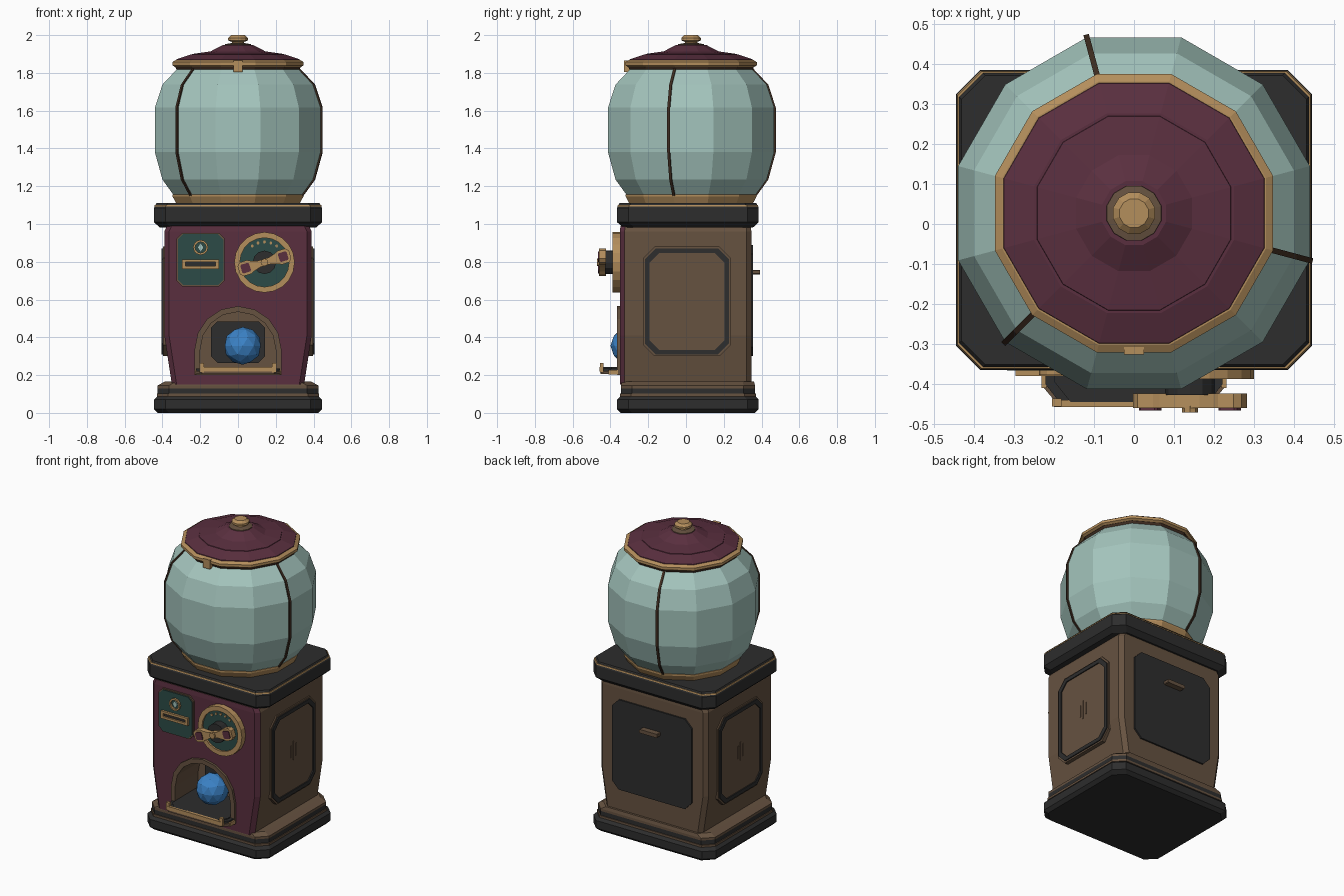
import bpy, bmesh, math
from mathutils import Vector

cube = bpy.data.objects.get("Cube")
if cube:
    bpy.data.objects.remove(cube, do_unlink=True)


def material(name, hexcode):
    srgb = [int(hexcode[i:i + 2], 16) / 255 for i in (0, 2, 4)]
    col = [c / 12.92 if c < 0.04 else ((c + 0.055) / 1.055) ** 2.4 for c in srgb] + [1]
    m = bpy.data.materials.new(name)
    m.use_nodes = True
    m.diffuse_color = col
    m.node_tree.nodes["Principled BSDF"].inputs["Base Color"].default_value = col
    return m


BURGUNDY = material("burgundy", "5a2f3f")
BROWN = material("brown", "665240")
BLACK = material("black", "2d2d2d")
GOLD = material("gold", "b48e5c")
GLASS = material("pale_glass", "a4c5bd")
BLUE = material("blue", "3b82c6")
GREEN = material("dark_green", "2c4b47")
RIB = material("dark_brown", "3e2c20")


def loft(name, rings, mat, closed=False):
    """Skin a list of equal point rings; cap the ends unless closed."""
    bm = bmesh.new()
    rows = [[bm.verts.new(p) for p in r] for r in rings]
    n = len(rows[0])
    for a, b in zip(rows, rows[1:] + rows[:1] if closed else rows[1:]):
        for i in range(n):
            j = (i + 1) % n
            bm.faces.new((a[i], a[j], b[j], b[i]))
    if not closed:
        bm.faces.new(rows[0])
        bm.faces.new(rows[-1])
    bmesh.ops.recalc_face_normals(bm, faces=bm.faces)
    me = bpy.data.meshes.new(name)
    bm.to_mesh(me)
    bm.free()
    me.materials.append(mat)
    ob = bpy.data.objects.new(name, me)
    bpy.context.collection.objects.link(ob)
    return ob


# Orientations: flat outline (u, v) pushed to depth d
def front(u, v, d): return (u, d, v)
def side(u, v, d): return (d, u, v)
def up(u, v, d): return (u, v, d)


def prism(name, pts, d0, d1, mat, to=front):
    return loft(name, [[to(u, v, d) for u, v in pts] for d in (d0, d1)], mat)


def frame(name, outer, inner, d0, d1, mat, to=front):
    rows = ((outer, d0), (outer, d1), (inner, d1), (inner, d0))
    return loft(name, [[to(u, v, d) for u, v in p] for p, d in rows], mat, True)


def octo(cu, cv, hu, hv, c):
    """Rectangle with cut corners."""
    q = [(hu, hv - c), (hu - c, hv), (c - hu, hv), (-hu, hv - c),
         (-hu, c - hv), (c - hu, -hv), (hu - c, -hv), (hu, c - hv)]
    return [(cu + u, cv + v) for u, v in q]


def rect(cu, cv, hu, hv):
    return [(cu + hu, cv + hv), (cu - hu, cv + hv), (cu - hu, cv - hv), (cu + hu, cv - hv)]


def circle(cu, cv, r, n, phase=0.0, stretch=1.0):
    return [(cu + r * math.cos(phase + math.tau * i / n),
             cv + stretch * r * math.sin(phase + math.tau * i / n)) for i in range(n)]


def slab(name, sections, mat, cy=0.01, chamfer=0.06):
    """Cut-corner block from (half x, half y, z) sections."""
    return loft(name, [[(u, v, z) for u, v in octo(0, cy, hx, hy, chamfer)]
                       for hx, hy, z in sections], mat)


CY = 0.027                      # globe axis
COS = math.cos(math.radians(15))


def turned(name, profile, mat, n=12):
    """Faceted turned part from (flat radius, z) pairs."""
    return loft(name, [[(u, v, z) for u, v in circle(0, CY, r / COS, n, math.pi / n)]
                       for r, z in profile], mat)


# Plinth
slab("plinth", [(.425, .355, 0), (.445, .375, .02), (.445, .375, .07), (.425, .355, .09)], BLACK)
slab("plinth_trim", [(.43, .36, .088), (.43, .36, .102)], BROWN)
slab("plinth_step", [(.425, .355, .1), (.425, .355, .13)], BLACK)
slab("plinth_moulding", [(.425, .355, .13), (.425, .355, .145), (.39, .35, .165)], BROWN)

# Cabinet with a coloured front
cabinet = slab("cabinet", [(.35, .348, .15), (.39, .348, .41), (.39, .348, .96),
                           (.375, .345, .99)], BROWN, cy=-.002, chamfer=.025)
cabinet.data.materials.append(BURGUNDY)
for f in cabinet.data.polygons:
    if f.normal.y < -0.5:
        f.material_index = 1


# Prize opening
def arch(w, base, spring):
    pts = [(w * math.cos(math.pi * i / 8), spring + w * math.sin(math.pi * i / 8)) for i in range(9)]
    return pts + [(-w, base), (w, base)]


cutter = prism("opening_cutter", arch(.2, .215, .335), -.5, -.13, BROWN)
cutter.hide_render = True
cutter.hide_set(True)
cut = cabinet.modifiers.new("opening", "BOOLEAN")
cut.object = cutter
cut.solver = "EXACT"
bpy.context.view_layer.objects.active = cabinet
bpy.ops.object.modifier_apply(modifier=cut.name)
bpy.data.objects.remove(cutter, do_unlink=True)

frame("opening_frame", arch(.23, .2, .335), arch(.2, .215, .335), -.366, -.34, BROWN)
prism("chute_door", octo(0, .375, .143, .11, .035), -.14, -.12, BLACK)


# Tray
def tray(hx, y):
    return [(hx, -.135), (-hx, -.135), (-hx, y + .05), (.04 - hx, y), (hx - .04, y), (hx, y + .05)]


prism("tray", tray(.199, -.445), .22, .242, BLACK, up)
prism("tray_edge", [(.23, -.35), (-.23, -.35), (-.23, -.405), (-.19, -.452),
                    (.19, -.452), (.23, -.405)], .205, .222, BROWN, up)
prism("tray_top", [(.222, -.35), (-.222, -.35), (-.222, -.4), (-.187, -.445),
                   (.187, -.445), (.222, -.4)], .222, .236, BLACK, up)
prism("tray_lip", rect(0, .23, .2, .012), -.458, -.44, GOLD)
for s in (-1, 1):
    prism("tray_post", rect(s * .193, .24, .012, .025), -.456, -.436, GOLD)
    prism("tray_side_trim", rect(s * .225, .215, .006, .012), -.41, -.36, GOLD)

# Prize ball
bpy.ops.mesh.primitive_ico_sphere_add(subdivisions=2, radius=.1, location=(.025, -.3, .355))
ball = bpy.context.object
ball.name = "prize_ball"
ball.data.materials.append(BLUE)

# Coin plate
CX = -.198
prism("coin_plate_edge", octo(CX, .811, .127, .142, .03), -.36, -.34, BROWN)
prism("coin_plate", octo(CX, .811, .12, .135, .028), -.366, -.35, GREEN)
frame("coin_slot_frame", rect(CX, .788, .098, .025), rect(CX, .788, .08, .01), -.38, -.36, GOLD)
prism("coin_slot", rect(CX, .788, .08, .01), -.37, -.36, BLACK)
frame("badge_ring", circle(CX, .876, .04, 12), circle(CX, .876, .029, 12), -.378, -.36, GOLD)
prism("badge_gem", circle(CX, .876, .017, 4, 0, 1.5), -.374, -.36, GLASS)

# Dial
DX, DZ = .14, .797
frame("dial_rim", circle(DX, DZ, .16, 20), circle(DX, DZ, .13, 20), -.388, -.34, GOLD)
prism("dial_face", circle(DX, DZ, .132, 20), -.376, -.34, GREEN)
for k in range(-2, 3):
    a = math.pi / 2 + k * .32
    prism("dial_stud", circle(DX + .108 * math.cos(a), DZ + .108 * math.sin(a), .008, 6),
          -.382, -.37, GOLD)
prism("dial_hub", circle(DX, DZ, .062, 12), -.428, -.37, BLACK)

TILT = math.radians(17)


def tilted(pts):
    c, s = math.cos(TILT), math.sin(TILT)
    return [(DX + u * c - v * s, DZ + u * s + v * c) for u, v in pts]


half = [(.03, -.018), (.07, -.03), (.085, -.038), (.125, -.038), (.142, -.022),
        (.142, .022), (.125, .038), (.085, .038), (.07, .03), (.03, .018)]
prism("dial_handle", tilted(half + [(-u, -v) for u, v in half]), -.46, -.424, GOLD)
for s in (-1, 1):
    prism("handle_inlay", tilted(octo(s * .104, 0, .024, .024, .006)), -.466, -.455, BURGUNDY)
prism("handle_bolt", circle(DX, DZ, .02, 8), -.471, -.455, GOLD)

# Side panels with vents
for s in (-1, 1):
    prism("side_panel", octo(.005, .59, .232, .29, .06), s * .36, s * .398, BROWN, side)
    frame("side_panel_frame", octo(.005, .59, .222, .28, .057), octo(.005, .59, .198, .256, .05),
          s * .38, s * .405, BLACK, side)
    for k in (-1, 0, 1):
        prism("side_vent", rect(.005 + k * .025, .59, .004, .06 - .02 * abs(k)),
              s * .39, s * .402, BROWN, side)

# Back door
prism("back_door", octo(0, .595, .29, .295, .05), .33, .356, BLACK)
prism("back_door_handle", octo(0, .745, .065, .012, .004), .35, .393, BROWN)

# Cap of the cabinet
slab("cap", [(.415, .345, .982), (.445, .375, 1.01), (.445, .375, 1.085), (.432, .362, 1.11)], BLACK)
slab("cap_trim", [(.443, .373, 1.092), (.441, .371, 1.1)], GOLD)

# Globe, collars and ribs
GLOBE = [(.335, 1.145), (.4, 1.235), (.44, 1.38), (.44, 1.616), (.4, 1.738), (.318, 1.825)]
turned("globe", GLOBE, GLASS)
turned("lower_collar", [(.325, 1.105), (.346, 1.145), (.346, 1.156), (.33, 1.16)], GOLD)
for deg in (105, 225, 345):
    a = math.radians(deg)
    out, across = Vector((math.cos(a), math.sin(a), 0)), Vector((-math.sin(a), math.cos(a), 0))
    rings = [[Vector((0, CY, z)) + out * (r / COS + d) + across * t
              for d, t in ((-.01, -.007), (.007, -.007), (.007, .007), (-.01, .007))]
             for r, z in GLOBE]
    loft("globe_rib", rings, RIB)

# Lid
turned("lid_seal", [(.325, 1.815), (.335, 1.838)], RIB)
turned("upper_collar", [(.335, 1.832), (.348, 1.84), (.348, 1.857), (.33, 1.868)], GOLD)
turned("lid_rim", [(.328, 1.86), (.325, 1.872), (.25, 1.897)], BURGUNDY)
turned("lid_dome", [(.245, 1.89), (.242, 1.9), (.145, 1.914), (.08, 1.948)], BURGUNDY)
turned("knob_base", [(.07, 1.94), (.068, 1.952), (.035, 1.958)], BROWN)
turned("knob", [(.033, 1.95), (.033, 1.964), (.052, 1.972), (.052, 1.985), (.036, 2.0)], GOLD)
prism("lid_latch", rect(0, 1.835, .025, .03), -.327, -.28, GOLD)
